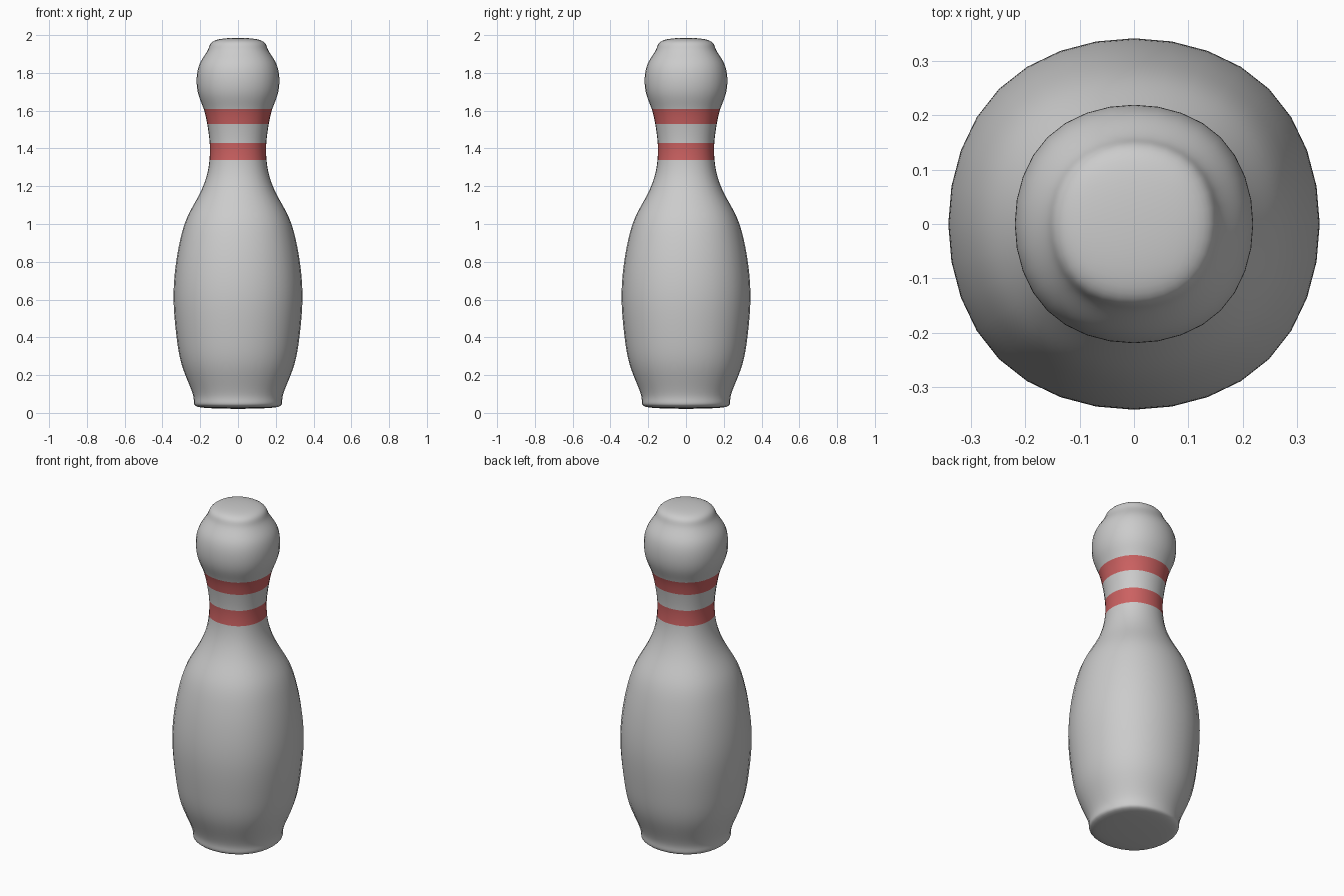
import bpy, bmesh

if "Cube" in bpy.data.objects:
    bpy.data.objects.remove(bpy.data.objects["Cube"])

# Silhouette (half width, height), bottom to top
PROFILE = [(.17, .025), (.235, .08), (.29, .23), (.325, .40), (.341, .60),
           (.33, .78), (.305, .92), (.267, 1.04), (.208, 1.15), (.167, 1.25),
           (.151, 1.34), (.150, 1.43), (.163, 1.53), (.182, 1.61),
           (.208, 1.68), (.219, 1.76), (.202, 1.85), (.158, 1.925), (.10, 1.98)]
STRIPES = ((1.34, 1.43), (1.53, 1.61))


def fit_cage(points):
    """Control points whose subdivided curve passes through the profile."""
    cage = list(points)
    for _ in range(60):
        ext = [(-cage[0][0], cage[0][1])] + cage + [(-cage[-1][0], cage[-1][1])]
        cage = [tuple(c[k] + points[i][k] - (ext[i][k] + 4 * c[k] + ext[i + 2][k]) / 6
                      for k in (0, 1)) for i, c in enumerate(cage)]
    return cage


def material(name, color):
    m = bpy.data.materials.new(name)
    m.diffuse_color = color
    m.use_nodes = True
    m.node_tree.nodes["Principled BSDF"].inputs["Base Color"].default_value = m.diffuse_color
    return m


# Square rings skinned into a cage, rounded by subdivision
bm = bmesh.new()
rings = []
for r, z in fit_cage(PROFILE):
    h = r * 12 / 11
    rings.append([bm.verts.new((sx * h, sy * h, z))
                  for sx, sy in ((-1, -1), (1, -1), (1, 1), (-1, 1))])
for i, (a, b) in enumerate(zip(rings, rings[1:])):
    striped = (PROFILE[i][1], PROFILE[i + 1][1]) in STRIPES
    for k in range(4):
        n = (k + 1) % 4
        f = bm.faces.new((a[k], a[n], b[n], b[k]))
        f.material_index = int(striped)
bm.faces.new(rings[0][::-1])
bm.faces.new(rings[-1])
for f in bm.faces:
    f.smooth = True

mesh = bpy.data.meshes.new("bowling_pin")
bm.to_mesh(mesh)
bm.free()
mesh.materials.append(material("white_body", (.8, .8, .8, 1)))
mesh.materials.append(material("red_stripe", (.6, .12, .12, 1)))
pin = bpy.data.objects.new("bowling_pin", mesh)
bpy.context.collection.objects.link(pin)
sub = pin.modifiers.new("rounding", 'SUBSURF')
sub.levels = sub.render_levels = 3
